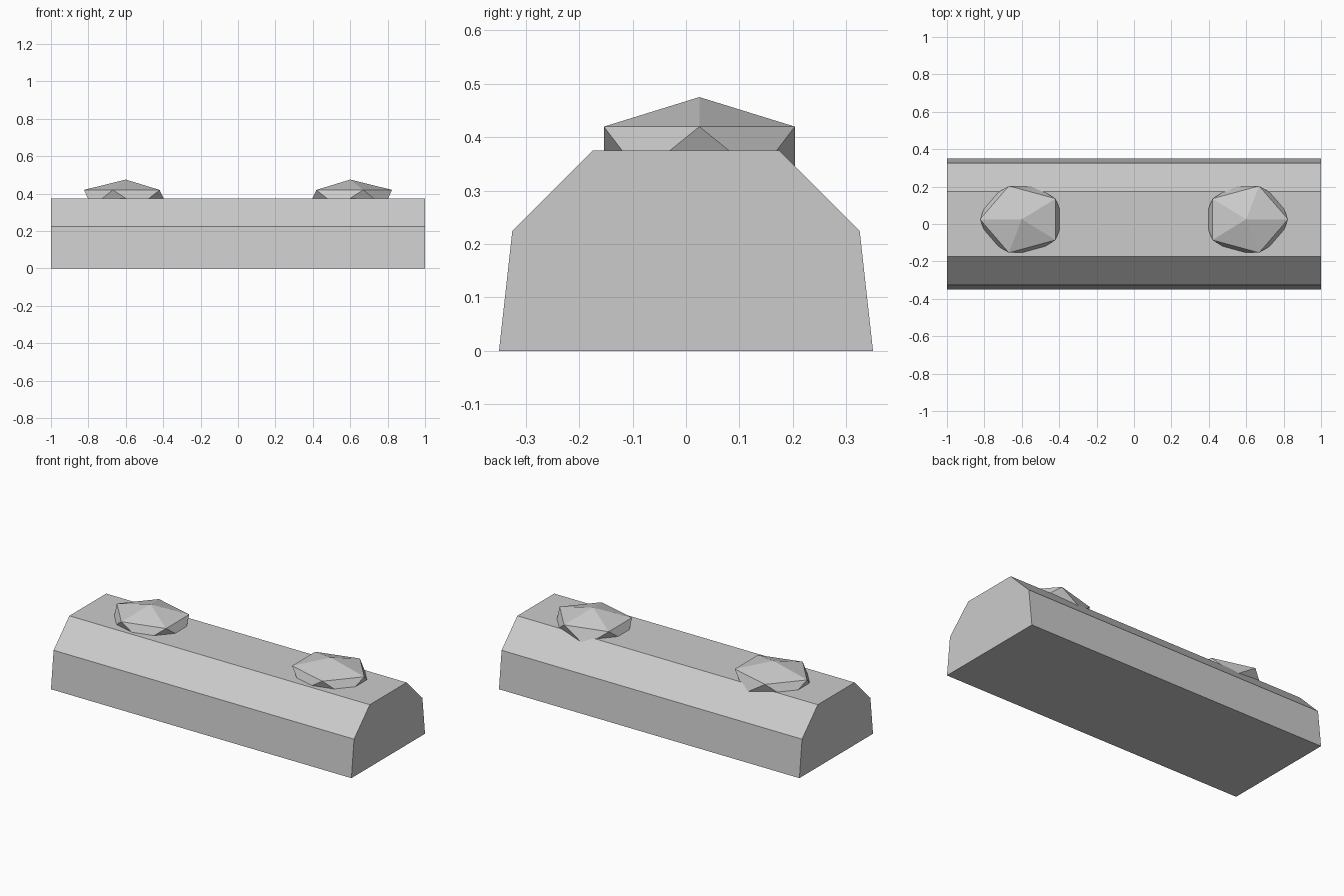
import bpy
import bmesh
from math import pi

cube = bpy.data.objects.get("Cube")
if cube:
    bpy.data.objects.remove(cube, do_unlink=True)

# Single flat grey
grey = bpy.data.materials.new("light_grey")
grey.use_nodes = True
colour = (0.6, 0.6, 0.6, 1)
grey.diffuse_color = colour
grey.node_tree.nodes["Principled BSDF"].inputs["Base Color"].default_value = colour


def add_object(name, bm):
    mesh = bpy.data.meshes.new(name)
    bm.to_mesh(mesh)
    bm.free()
    mesh.materials.append(grey)
    obj = bpy.data.objects.new(name, mesh)
    bpy.context.collection.objects.link(obj)
    return obj


# Long block: half profile (y, z) mirrored, then extruded along x
half = [(0.35, 0), (0.325, 0.225), (0.175, 0.375)]
profile = half + [(-y, z) for y, z in reversed(half)]
bm = bmesh.new()
end = bm.faces.new([bm.verts.new((-1, y, z)) for y, z in profile])
extruded = bmesh.ops.extrude_face_region(bm, geom=[end], use_keep_orig=True)
moved = [v for v in extruded["geom"] if isinstance(v, bmesh.types.BMVert)]
bmesh.ops.translate(bm, verts=moved, vec=(2, 0, 0))
bmesh.ops.recalc_face_normals(bm, faces=bm.faces)
add_object("barrier_block", bm)

# Flattened faceted studs, half sunk into the top
for name, side, turn in (("left_stud", 1, 0), ("right_stud", -1, pi)):
    bm = bmesh.new()
    bmesh.ops.create_icosphere(bm, subdivisions=1, radius=1)
    stud = add_object(name, bm)
    stud.scale = (0.25, 0.21, 0.1)
    stud.rotation_euler.z = turn
    stud.location = (0.6 * side, 0.025, 0.375)
